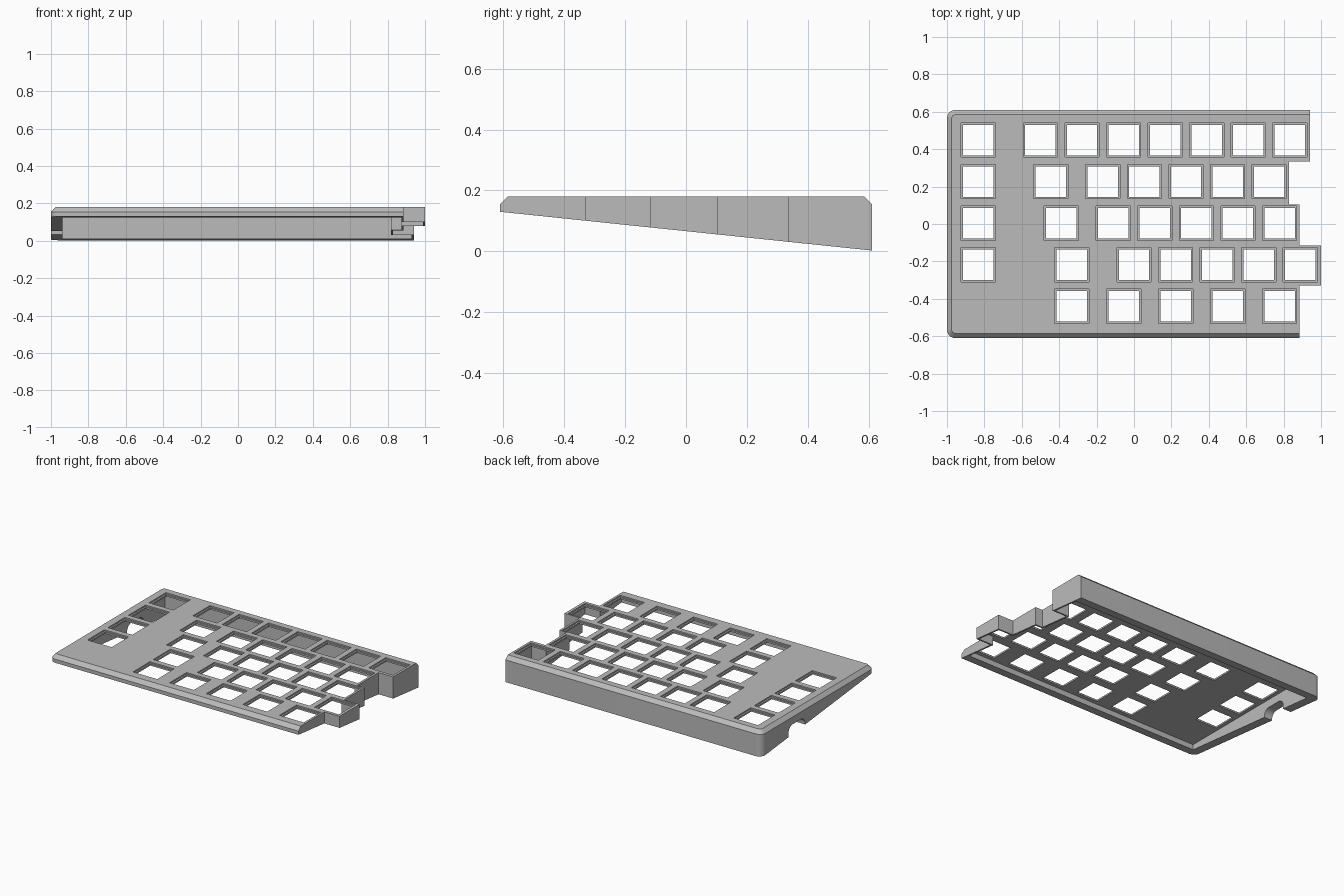
import bpy
import bmesh
from math import sin, cos, pi

if "Cube" in bpy.data.objects:
    bpy.data.objects.remove(bpy.data.objects["Cube"], do_unlink=True)

TOP, SHOULDER, CHAMFER = 0.18, 0.155, 0.025
PLATE_UNDERSIDE = 0.16
HALF_DEPTH, CORNER = 0.61, 0.045
UNIT = 0.222          # spacing of neighbouring keys
THIN, THICK = 0.012, 0.062

grey = bpy.data.materials.new("case grey")
grey.use_nodes = True
grey.diffuse_color = (0.5, 0.5, 0.5, 1)
grey.node_tree.nodes["Principled BSDF"].inputs["Base Color"].default_value = (0.5, 0.5, 0.5, 1)


def make_object(name, bm):
    bmesh.ops.recalc_face_normals(bm, faces=bm.faces)
    mesh = bpy.data.meshes.new(name)
    bm.to_mesh(mesh)
    bm.free()
    mesh.materials.append(grey)
    obj = bpy.data.objects.new(name, mesh)
    bpy.context.collection.objects.link(obj)
    return obj


def loft(bm, loops):
    rings = [[bm.verts.new(p) for p in loop] for loop in loops]
    n = len(rings[0])
    for a, b in zip(rings, rings[1:]):
        for i in range(n):
            j = (i + 1) % n
            bm.faces.new((a[i], a[j], b[j], b[i]))
    bm.faces.new(rings[0])
    bm.faces.new(rings[-1])


def arc(cx, cy, r, start, steps=8):
    return [(cx + r * cos(start + pi / 2 * i / steps),
             cy + r * sin(start + pi / 2 * i / steps)) for i in range(steps + 1)]


def outline(edge, wall, radius):
    """Plan shape: straight edges inset by edge, staggered side inset by wall."""
    d, left = HALF_DEPTH - edge, -1 + edge
    # staggered side, front to back
    pts = [(0.885 - wall, -d), (0.885 - wall, -0.33 + wall),
           (1.0 - wall, -0.33 + wall), (1.0 - wall, -0.115 - wall),
           (0.885 - wall, -0.115 - wall), (0.885 - wall, 0.105 - wall),
           (0.83 - wall, 0.105 - wall), (0.83 - wall, 0.335 + wall),
           (0.94 - wall, 0.335 + wall), (0.94 - wall, d)]
    if radius:
        pts += arc(left + radius, d - radius, radius, pi / 2)
        pts += arc(left + radius, -d + radius, radius, pi)
    else:
        pts += [(left, d), (left, -d)]
    return pts


def slope(y):
    return 0.13 - 0.127 * (y + HALF_DEPTH) / (2 * HALF_DEPTH)


def cut(target, cutter):
    cutter.hide_render = True
    mod = target.modifiers.new("cut", 'BOOLEAN')
    mod.operation = 'DIFFERENCE'
    mod.solver = 'EXACT'
    mod.object = cutter
    bpy.context.view_layer.objects.active = target
    bpy.ops.object.modifier_apply(modifier=mod.name)
    bpy.data.objects.remove(cutter, do_unlink=True)


# Wedge-shaped outer body with a chamfered top edge
bm = bmesh.new()
base = outline(0, 0, CORNER)
loft(bm, [[(x, y, slope(y)) for x, y in base],
          [(x, y, SHOULDER) for x, y in base],
          [(x, y, TOP) for x, y in outline(CHAMFER, 0, CORNER - CHAMFER)]])
case = make_object("keyboard_case", bm)

# Hollow underside
bm = bmesh.new()
inner = outline(THICK, THIN, 0)
loft(bm, [[(x, y, z) for x, y in inner] for z in (-0.1, PLATE_UNDERSIDE)])
cut(case, make_object("cavity_cutter", bm))

# Key rows, back to front: first key of the block, count, spacing, lone key
rows = [(-0.5, 7, UNIT, True),
        (-0.166, 5, UNIT, True),
        (-0.11, 5, UNIT, True),
        (0.0, 5, UNIT, True),
        (-0.332, 5, UNIT * 1.25, False)]
keys = []
for r, (first, count, step, lone) in enumerate(rows):
    y = 0.449 - r * UNIT
    keys += [(first + i * step, y) for i in range(count)]
    if lone:
        keys.append((-0.832, y))
    if 0 < r < 4:     # wide key at the start of the row
        keys.append((-0.5 + r * UNIT / 4, y))


def key_cutter(name, size, bottom):
    bm = bmesh.new()
    h = size / 2
    for x, y in keys:
        square = [(x - h, y - h), (x + h, y - h), (x + h, y + h), (x - h, y + h)]
        loft(bm, [[(px, py, z) for px, py in square] for z in (bottom, TOP + 0.1)])
    return make_object(name, bm)


# Shallow recess around each key, then the through hole
cut(case, key_cutter("recess_cutter", 0.184, 0.171))
cut(case, key_cutter("hole_cutter", 0.163, 0.13))

# Round-topped cable notch in the straight side wall
bm = bmesh.new()
r, y0, y1, roof = 0.045, 0.14, 0.32, 0.105
arch = ([(y0, -0.1), (y1, -0.1)] + arc(y1 - r, roof - r, r, 0)
        + arc(y0 + r, roof - r, r, pi / 2))
loft(bm, [[(x, y, z) for y, z in arch] for x in (-1.1, -0.9)])
cut(case, make_object("notch_cutter", bm))

# Smooth rounded corners, crisp edges elsewhere
bpy.ops.object.select_all(action='DESELECT')
case.select_set(True)
bpy.context.view_layer.objects.active = case
bpy.ops.object.shade_smooth_by_angle(angle=pi / 7)
